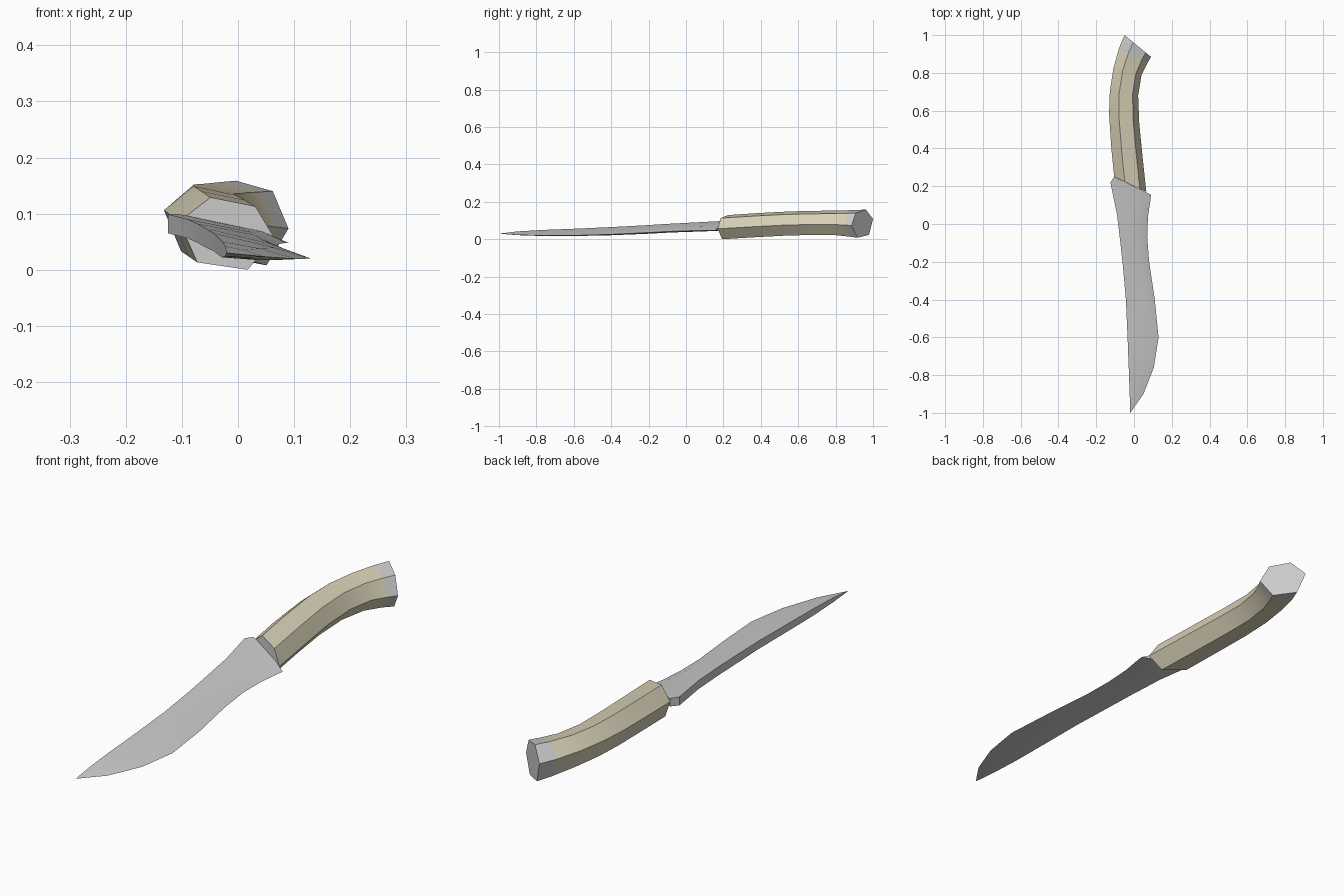
import bpy, bmesh
from math import radians
from mathutils import Vector

cube = bpy.data.objects.get("Cube")
if cube:
    bpy.data.objects.remove(cube)


def material(name, rgb):
    m = bpy.data.materials.new(name)
    m.use_nodes = True
    m.diffuse_color = (*rgb, 1)
    m.node_tree.nodes["Principled BSDF"].inputs["Base Color"].default_value = (*rgb, 1)
    return m


steel = material("steel grey", (0.6, 0.6, 0.6))
bone = material("bone beige", (0.68, 0.63, 0.47))


def loft(name, rings, mats, steel_from=None):
    """Skin a row of rings; end caps and segments past steel_from use slot 1."""
    bm = bmesh.new()
    loops = [[bm.verts.new(p) for p in ring] for ring in rings]
    for s, (a, b) in enumerate(zip(loops, loops[1:])):
        for i in range(len(a)):
            j = (i + 1) % len(a)
            f = bm.faces.new((a[i], a[j], b[j], b[i]))
            if steel_from is not None and s >= steel_from:
                f.material_index = 1
    for loop, ring in ((loops[0], rings[0]), (loops[-1], rings[-1])):
        if (ring[0] - ring[1]).length > 0.001:
            cap = bm.faces.new(loop)
            cap.material_index = len(mats) - 1
    bmesh.ops.remove_doubles(bm, verts=bm.verts, dist=0.0005)
    bmesh.ops.recalc_face_normals(bm, faces=bm.faces)
    me = bpy.data.meshes.new(name)
    bm.to_mesh(me)
    bm.free()
    for m in mats:
        me.materials.append(m)
    ob = bpy.data.objects.new(name, me)
    bpy.context.collection.objects.link(ob)
    bpy.ops.object.select_all(action="DESELECT")
    ob.select_set(True)
    bpy.context.view_layer.objects.active = ob
    bpy.ops.object.shade_smooth_by_angle(angle=radians(30))
    return ob


# Handle: tilted six-sided section (position across, height) along a bent path
section = [(0, .02), (.33, .063), (.8, .047), (1, -.01), (.72, -.066), (.19, -.053)]
# left x, left y, right x, right y, centre height, height scale
handle_path = [
    (-.105, .25, .065, .17, .066, 1),
    (-.12, .4, .045, .36, .077, 1),
    (-.132, .58, .028, .53, .086, 1),
    (-.128, .7, .022, .68, .089, 1),
    (-.11, .82, .04, .79, .089, 1.02),
    (-.08, .93, .07, .85, .087, 1.1),
    (-.05, 1, .09, .885, .085, 1.17),
]
handle_rings = []
for lx, ly, rx, ry, z, k in handle_path:
    left, right = Vector((lx, ly, z)), Vector((rx, ry, z))
    handle_rings.append([left.lerp(right, t) + Vector((0, 0, h * k)) for t, h in section])
loft("handle", handle_rings, [bone, steel], steel_from=len(handle_path) - 2)

# Blade: flat spine, soft ridge and thin cutting edge
# spine x, y, z, half thickness, ridge position, edge x, y, z
blade_path = [
    (-.105, .25, .083, .016, .75, .09, .155, .048),
    (-.125, .22, .082, .017, .75, .086, .12, .048),
    (-.09, .05, .073, .017, .74, .074, .04, .046),
    (-.072, -.1, .065, .017, .73, .07, -.07, .043),
    (-.058, -.23, .057, .017, .72, .08, -.2, .036),
    (-.043, -.4, .049, .016, .68, .11, -.4, .026),
    (-.034, -.6, .041, .015, .6, .13, -.6, .02),
    (-.028, -.76, .036, .014, .5, .105, -.76, .019),
    (-.023, -.9, .033, .009, .45, .05, -.9, .023),
    (-.02, -1, .03, 0, .5, -.02, -1, .03),
]
blade_rings = []
for sx, sy, sz, h, t, ex, ey, ez in blade_path:
    spine, edge, up = Vector((sx, sy, sz)), Vector((ex, ey, ez)), Vector((0, 0, h))
    ridge = spine.lerp(edge, t)
    blade_rings.append([spine + up, ridge + up * .75, edge, ridge - up * .75, spine - up])
loft("blade", blade_rings, [steel])
